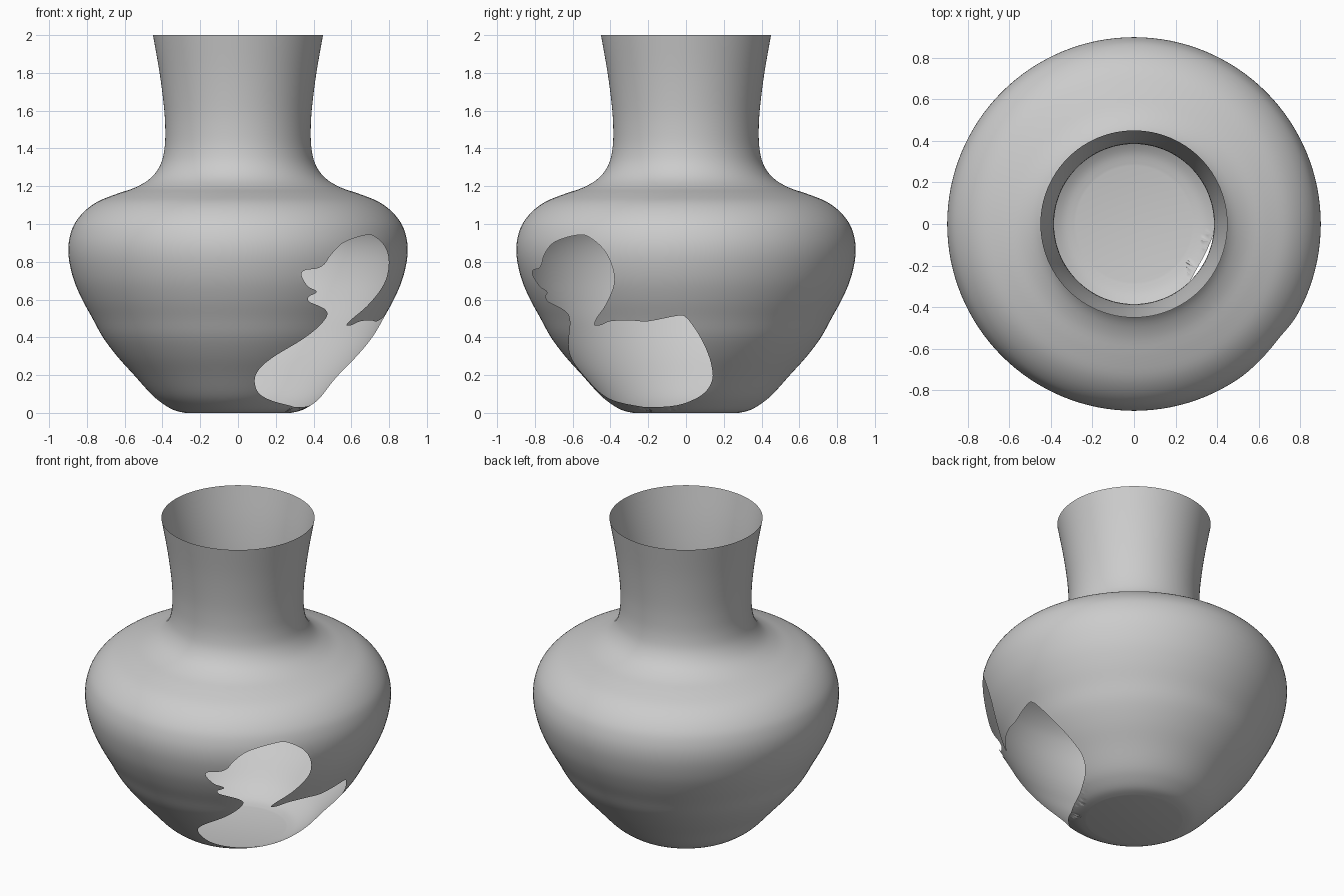
import bpy, bmesh
from math import acos, asin, cos, sin, pi
from mathutils import Vector
from mathutils.geometry import delaunay_2d_cdt

if "Cube" in bpy.data.objects:
    bpy.data.objects.remove(bpy.data.objects["Cube"])

COLUMNS = 128

# Vase silhouette as (radius, height), foot to rim
PROFILE = [(.28, 0), (.34, .015), (.4, .05), (.46, .1), (.55, .2), (.64, .3),
           (.715, .4), (.77, .5), (.825, .6), (.868, .7), (.893, .8),
           (.898, .88), (.886, .95), (.86, 1.01), (.81, 1.07), (.74, 1.12),
           (.64, 1.16), (.54, 1.195), (.46, 1.245), (.41, 1.315),
           (.389, 1.4), (.385, 1.5), (.392, 1.62), (.415, 1.8), (.45, 2)]

# Bird-shaped opening: face, chest and belly as (x, z)
FACE_SIDE = [(.686, .943), (.565, .905), (.495, .84), (.46, .79), (.42, .765),
             (.353, .755), (.337, .725), (.37, .67), (.41, .65), (.412, .635),
             (.375, .615), (.375, .59), (.42, .57), (.464, .545), (.47, .51),
             (.42, .45), (.327, .38), (.194, .3), (.115, .235), (.088, .17),
             (.11, .105), (.178, .065), (.27, .04)]

# Underside, tail, back and head as (y, z)
TAIL_SIDE = [(-.19, .03), (-.05, .04), (.05, .075), (.11, .12), (.14, .18),
             (.135, .25), (.11, .33), (.07, .41), (.03, .47), (0, .505),
             (-.04, .515), (-.2, .485), (-.3, .49), (-.4, .485), (-.45, .465),
             (-.485, .465), (-.475, .5), (-.43, .565), (-.39, .65),
             (-.38, .72), (-.4, .8), (-.44, .87), (-.5, .922)]


def smooth_path(points, steps, closed=False):
    """Catmull-Rom curve through 2D points."""
    pts = [Vector(p) for p in points]
    n = len(pts)
    pick = (lambda i: pts[i % n]) if closed else (lambda i: pts[max(0, min(n - 1, i))])
    path = []
    for i in range(n if closed else n - 1):
        a, b, c, d = (pick(i + k) for k in (-1, 0, 1, 2))
        for s in range(steps):
            t = s / steps
            path.append(b + (c - a) * (t / 2)
                        + (a * 2 - b * 5 + c * 4 - d) * (t * t / 2)
                        + (b * 3 - a - c * 3 + d) * (t ** 3 / 2))
    if not closed:
        path.append(pts[-1])
    return path


profile = smooth_path(PROFILE, 4)


def radius(z):
    for a, b in zip(profile, profile[1:]):
        if z <= b.y:
            return a.x + (b.x - a.x) * max(0, z - a.y) / (b.y - a.y)
    return profile[-1].x


def ratio(value, z):
    return max(-1, min(1, value / radius(z)))


# Opening outline on the unrolled wall (azimuth, height)
outline = [(-acos(ratio(x, z)), z) for x, z in FACE_SIDE]
outline += [(asin(ratio(y, z)), z) for y, z in TAIL_SIDE]
outline = smooth_path(outline, 4, closed=True)

# Unrolled wall grid, kept clear of the outline to avoid slivers
grid = [Vector((-pi + 2 * pi * c / COLUMNS, p.y))
        for p in profile for c in range(COLUMNS + 1)]
grid = [g for g in grid if all((g - o).length > .008 for o in outline)]
n = len(outline)
verts, _, faces, _, _, inside = delaunay_2d_cdt(
    outline + grid, [], [list(range(n))], 0, 1e-6)

# Roll the wall up, leaving the opening out
bm = bmesh.new()
rolled = [bm.verts.new((radius(v.y) * cos(v.x), radius(v.y) * sin(v.x), v.y))
          for v in verts]
for face, owners in zip(faces, inside):
    if not owners:
        bm.faces.new([rolled[i] for i in face])
bmesh.ops.delete(bm, geom=[v for v in bm.verts if not v.link_faces], context='VERTS')
bmesh.ops.remove_doubles(bm, verts=bm.verts, dist=1e-5)
bmesh.ops.join_triangles(bm, faces=bm.faces, angle_face_threshold=.3,
                         angle_shape_threshold=.6)

# Floor
foot = [e for e in bm.edges if e.is_boundary and all(v.co.z < 1e-4 for v in e.verts)]
floor = bmesh.ops.edgenet_fill(bm, edges=foot)["faces"]
for face in floor:
    face.normal_update()
    if face.normal.z > 0:
        face.normal_flip()

mesh = bpy.data.meshes.new("vase")
bm.to_mesh(mesh)
bm.free()
vase = bpy.data.objects.new("vase", mesh)
bpy.context.collection.objects.link(vase)
bpy.ops.object.select_all(action='DESELECT')
vase.select_set(True)
bpy.context.view_layer.objects.active = vase
bpy.ops.object.shade_smooth_by_angle(angle=pi / 5)
